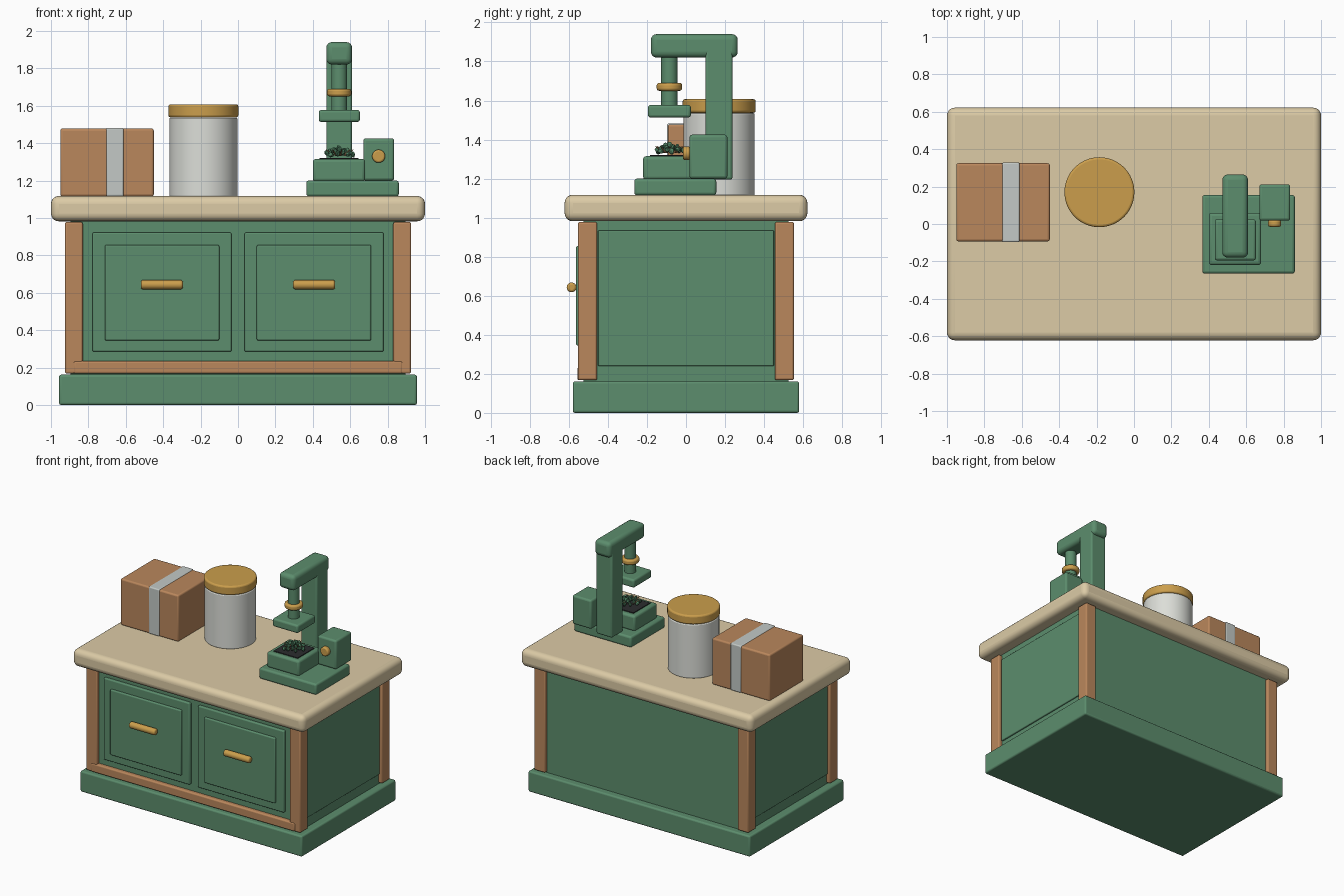
import bpy, math, random
from mathutils import Vector

if "Cube" in bpy.data.objects:
    bpy.data.objects.remove(bpy.data.objects["Cube"])

random.seed(4)

def mat(name, hexcol):
    m = bpy.data.materials.new(name)
    c = [int(hexcol[i:i + 2], 16) / 255 for i in (0, 2, 4)]
    m.diffuse_color = [((v + 0.055) / 1.055) ** 2.4 if v > 0.04 else v / 12.92 for v in c] + [1]
    m.use_nodes = True
    m.node_tree.nodes["Principled BSDF"].inputs["Base Color"].default_value = m.diffuse_color
    return m

GREEN = mat("sage_green", "5C8D6D")
WOOD = mat("warm_wood", "BA875C")
CREAM = mat("cream_top", "DCCBA6")
GOLD = mat("brass", "CB9E4C")
WHITE = mat("jar_white", "DCDED8")
TAPE = mat("tape_grey", "C3C9C6")
DARK = mat("tray_dark", "2B2C2E")
LEAF = mat("leaf_green", "4F8262")

def finish(o, name, m, bevel=0.0, seg=3):
    o.name = name
    o.data.materials.append(m)
    if bevel:
        b = o.modifiers.new("bevel", 'BEVEL')
        b.width, b.segments, b.limit_method = bevel, seg, 'ANGLE'
    bpy.ops.object.shade_smooth_by_angle(angle=math.radians(40))
    return o

def box(name, x, y, z, m, bevel=0.008, seg=3):
    bpy.ops.mesh.primitive_cube_add(size=1)
    o = bpy.context.object
    for v in o.data.vertices:
        v.co = [r[0] if c < 0 else r[1] for c, r in zip(v.co, (x, y, z))]
    return finish(o, name, m, bevel, seg)

def rod(name, centre, r, length, m, axis='Z', bevel=0.0, sides=40):
    rot = {'Z': (0, 0, 0), 'X': (0, math.pi / 2, 0), 'Y': (math.pi / 2, 0, 0)}[axis]
    bpy.ops.mesh.primitive_cylinder_add(vertices=sides, radius=r, depth=length,
                                        location=centre, rotation=rot)
    return finish(bpy.context.object, name, m, bevel)

# Cabinet: plinth, carcass, worktop
box("plinth", (-.957, .957), (-.58, .58), (0, .162), GREEN, .012)
box("carcass", (-.895, .895), (-.525, .525), (.15, 1.0), GREEN, 0)
box("worktop", (-1, 1), (-.622, .622), (.982, 1.117), CREAM, .042, 5)
box("bottom_rail", (-.88, .88), (-.557, -.5), (.168, .235), WOOD, .01)

# Corner posts, side panels, drawers
for s, side in ((-1, "left"), (1, "right")):
    for t, end in ((-1, "front"), (1, "back")):
        box(f"{end}_{side}_post", sorted((s * .83, s * .925)), sorted((t * .455, t * .553)),
            (.168, .978), WOOD, .01)
    box(f"{side}_side_panel", sorted((s * .88, s * .908)), (-.45, .45), (.24, .935), GREEN, .006)
    box(f"{side}_drawer_front", sorted((s * .035, s * .778)), (-.547, -.5), (.285, .922), GREEN, .008)
    box(f"{side}_drawer_panel", sorted((s * .1, s * .712)), (-.563, -.53), (.345, .855), GREEN, .008)
    rod(f"{side}_handle", (s * .407, -.586, .643), .025, .225, GOLD, 'X', .012, 24)
    for d in (-.075, .075):
        rod(f"{side}_handle_stud", (s * .407 + d, -.57, .643), .012, .03, GOLD, 'Y', 0, 16)

# Parcel with tape band
box("parcel", (-.95, -.45), (-.093, .325), (1.115, 1.478), WOOD, .012)
box("parcel_tape", (-.705, -.612), (-.097, .329), (1.116, 1.482), TAPE, .008)

# Storage jar
rod("jar", (-.185, .17, 1.325), .182, .42, WHITE, bevel=.006, sides=64)
rod("jar_lid", (-.185, .17, 1.572), .187, .07, GOLD, bevel=.012, sides=64)

# Press: base, bed, column, arm, ram
box("press_base", (.365, .86), (-.265, .155), (1.115, 1.2), GREEN, .014)
box("press_bed", (.4, .68), (-.22, .06), (1.195, 1.315), GREEN, .016)
box("press_column", (.472, .61), (.1, .238), (1.195, 1.9), GREEN, .012)
box("press_arm", (.472, .61), (-.18, .265), (1.82, 1.94), GREEN, .03, 4)
rod("press_ram", (.541, -.085, 1.69), .042, .28, GREEN)
rod("ram_collar", (.541, -.085, 1.67), .065, .04, GOLD, bevel=.012)
box("press_plate", (.432, .652), (-.195, .025), (1.513, 1.577), GREEN, .014)
box("gear_housing", (.67, .835), (.018, .212), (1.2, 1.425), GREEN, .014)
rod("housing_knob", (.752, .003, 1.33), .035, .036, GOLD, 'Y', .01)

# Tray with a heap of leaves and twigs
box("dark_tray", (.437, .645), (-.185, .023), (1.31, 1.321), DARK, 0)
for i in range(22):
    a, r = i * 2.4, .075 * math.sqrt(i / 22)
    p = Vector((.541 + r * math.cos(a), -.083 + r * math.sin(a),
                1.335 + .035 * (1 - r / .075) + random.uniform(0, .01)))
    bpy.ops.mesh.primitive_ico_sphere_add(subdivisions=1, radius=.02, location=p,
                                          rotation=[random.uniform(0, 3) for _ in range(3)])
    o = bpy.context.object
    o.scale = (1, .75, .6)
    o.name = "herb_leaf"
    o.data.materials.append(LEAF)
for i in range(9):
    a = i * .7
    bpy.ops.mesh.primitive_cone_add(vertices=6, radius1=.006, radius2=.002, depth=.05,
        location=(.541 + .055 * math.cos(a), -.083 + .055 * math.sin(a), 1.35),
        rotation=(0, .9, a))
    bpy.context.object.name = "herb_twig"
    bpy.context.object.data.materials.append(WOOD)
